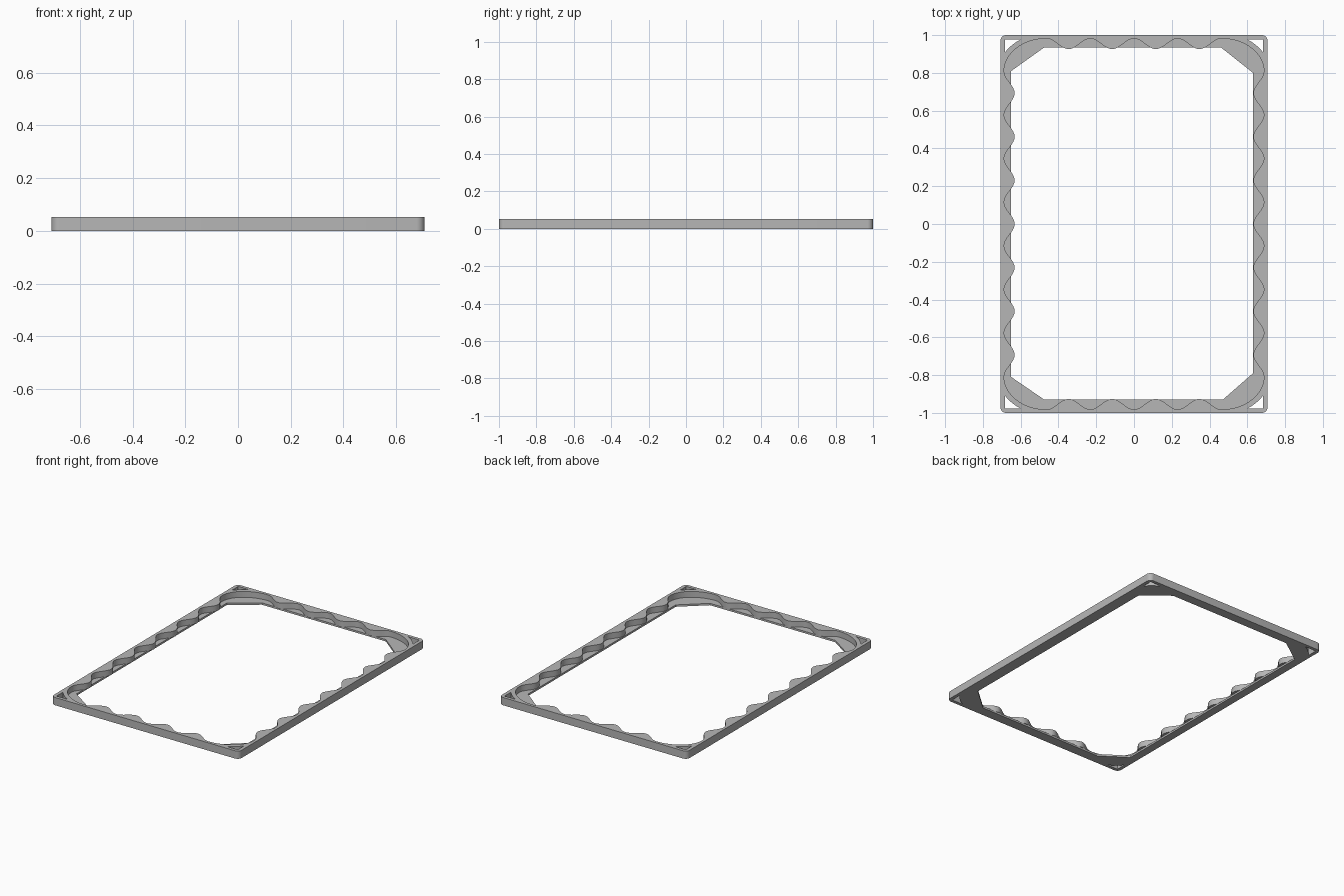
import bpy
from math import sin, cos, pi

cube = bpy.data.objects.get("Cube")
if cube:
    bpy.data.objects.remove(cube)

HALF_X, HALF_Y = 0.707, 1.0
HEIGHT, LEDGE = 0.053, 0.013
PERIOD, AMP = 0.231, 0.028
CX, CY = 2 * PERIOD, 3.5 * PERIOD      # centres of the rounded tray corners
MID_X, MID_Y = 0.66, 0.954             # middle lines of the scalloped walls

grey = bpy.data.materials.new("plain grey")
grey.use_nodes = True
colour = (0.47, 0.47, 0.47, 1)
grey.diffuse_color = colour
grey.node_tree.nodes["Principled BSDF"].inputs["Base Color"].default_value = colour


def arc(cx, cy, rx, ry, a0, a1, n):
    return [(cx + rx * cos(a0 + (a1 - a0) * i / n),
             cy + ry * sin(a0 + (a1 - a0) * i / n)) for i in range(n + 1)]


def mirrored_loop(quarter):
    """Closed outline from its +x +y quarter, mirrored on both axes."""
    flip = quarter[::-1]
    return (quarter + [(-x, y) for x, y in flip]
            + [(-x, -y) for x, y in quarter] + [(x, -y) for x, y in flip])


def clean(loop):
    return [p for i, p in enumerate(loop)
            if abs(p[0] - loop[i - 1][0]) + abs(p[1] - loop[i - 1][1]) > 1e-5]


def slab(name, loops, z0, z1):
    """Flat plate with holes, extruded between two heights."""
    curve = bpy.data.curves.new(name, "CURVE")
    curve.dimensions = "2D"
    curve.fill_mode = "BOTH"
    curve.extrude = (z1 - z0) / 2
    for loop in loops:
        pts = clean(loop)
        spline = curve.splines.new("POLY")
        spline.points.add(len(pts) - 1)
        for point, (x, y) in zip(spline.points, pts):
            point.co = (x, y, 0, 1)
        spline.use_cyclic_u = True
    ob = bpy.data.objects.new(name, curve)
    bpy.context.collection.objects.link(ob)
    ob.location.z = (z0 + z1) / 2
    bpy.ops.object.select_all(action="DESELECT")
    ob.select_set(True)
    bpy.context.view_layer.objects.active = ob
    bpy.ops.object.convert(target="MESH")
    ob = bpy.context.object
    ob.data.materials.clear()
    ob.data.materials.append(grey)
    # weld caps to walls so that the slab is solid
    bpy.ops.object.mode_set(mode="EDIT")
    bpy.ops.mesh.select_all(action="SELECT")
    bpy.ops.mesh.remove_doubles(threshold=0.00001)
    bpy.ops.mesh.normals_make_consistent(inside=False)
    bpy.ops.object.mode_set(mode="OBJECT")
    bpy.ops.object.shade_smooth_by_angle(angle=0.6)
    return ob


# Outer edge with small rounded corners
R = 0.03
outer = mirrored_loop(arc(HALF_X - R, HALF_Y - R, R, R, 0, pi / 2, 8))

# Scalloped opening: side wave, rounded corner, end wave
N = 56
side = [(MID_X - AMP * cos(2 * pi * y / PERIOD), y)
        for y in (CY * i / N for i in range(N))]
corner = arc(CX, CY, MID_X + AMP - CX, MID_Y + AMP - CY, 0, pi / 2, 20)
end = [(x, MID_Y + AMP * cos(2 * pi * x / PERIOD))
       for x in (CX * (1 - i / 32) for i in range(1, 33))]
scallops = mirrored_loop(side + corner + end)

# Curved triangular through holes in the four corners
hole = [(0.683, 0.978)] + arc(CX, CY, 0.255, 0.2, 1.01, 0.522, 8)
holes = [[(sx * x, sy * y) for x, y in hole] for sx in (1, -1) for sy in (1, -1)]

# Ledge opening with cut corners, set slightly off centre
opening = [(0.63, -0.79), (0.63, 0.80), (0.46, 0.935), (-0.475, 0.935),
           (-0.65, 0.81), (-0.65, -0.81), (-0.475, -0.93), (0.47, -0.93)]

slab("scalloped_rim", [outer, scallops] + holes, LEDGE, HEIGHT)
slab("bottom_ledge", [outer, opening] + holes, 0, LEDGE)
